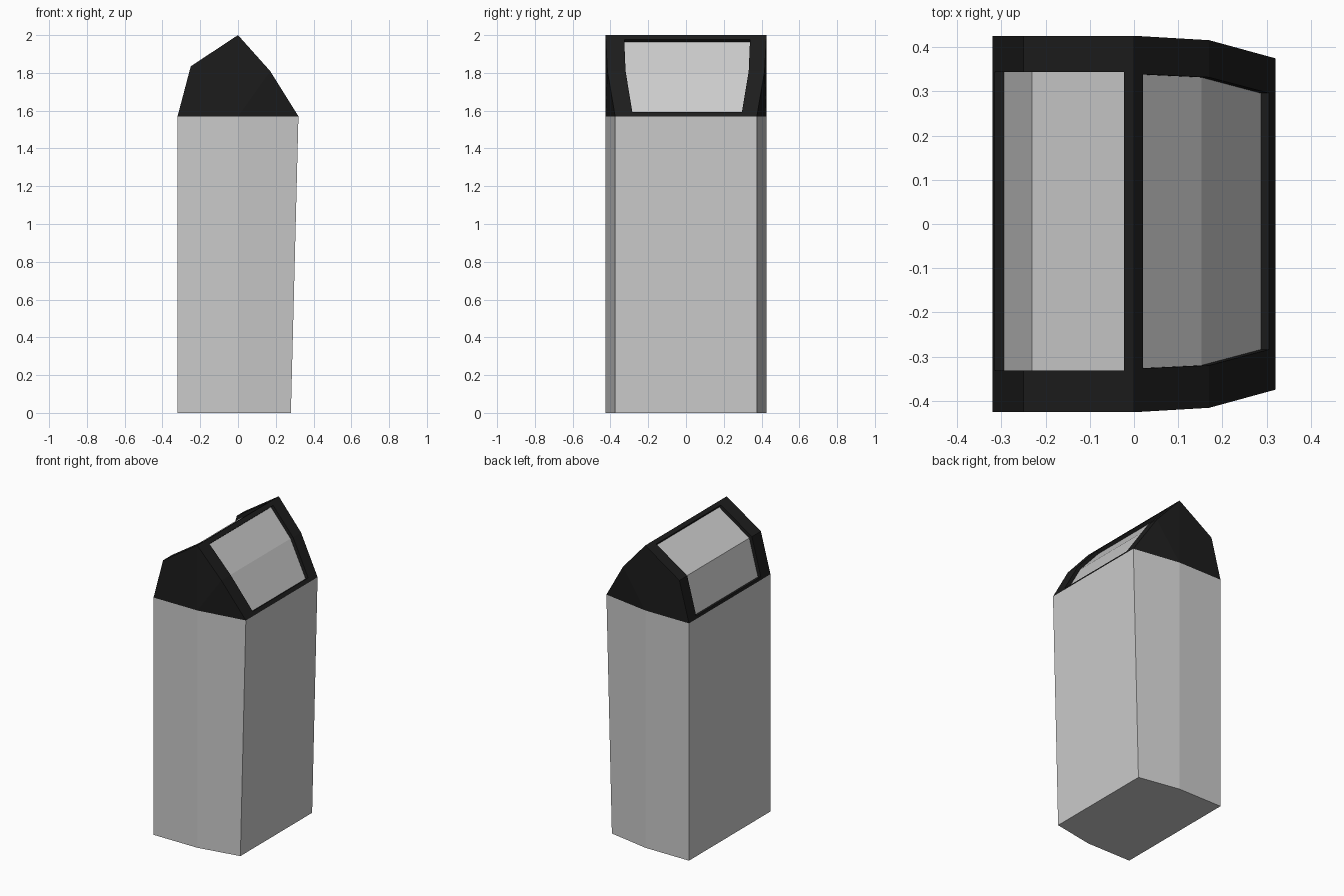
import bpy, bmesh
from mathutils import Vector

if "Cube" in bpy.data.objects:
    bpy.data.objects.remove(bpy.data.objects["Cube"])

EAVE = 1.57      # height where the body meets the hood
DEPTH = 0.022    # recess of the window panels
SHIFT = 0.006    # openings sit slightly toward the back

dark = bpy.data.materials.new("dark_frame")
dark.diffuse_color = (0.012, 0.012, 0.012, 1)
dark.use_nodes = True
dark.node_tree.nodes["Principled BSDF"].inputs["Base Color"].default_value = dark.diffuse_color


def finish(name, bm, mat=None, up=False):
    bmesh.ops.remove_doubles(bm, verts=bm.verts, dist=1e-5)
    bmesh.ops.recalc_face_normals(bm, faces=bm.faces)
    if up:
        bm.normal_update()
        for f in bm.faces:
            if f.normal.z < 0:
                f.normal_flip()
    me = bpy.data.meshes.new(name)
    bm.to_mesh(me)
    bm.free()
    ob = bpy.data.objects.new(name, me)
    bpy.context.collection.objects.link(ob)
    if mat:
        me.materials.append(mat)


def face(bm, *pts):
    return bm.faces.new([bm.verts.new(p) for p in pts])


# Body: bevelled plan, right side leaning inward at the base
def plan(right, z):
    half = [(-0.32, 0.426), (0, 0.426), (right, 0.375)]
    return [(x, -y, z) for x, y in half] + [(x, y, z) for x, y in reversed(half)]


bm = bmesh.new()
low, top = plan(0.28, 0), plan(0.32, EAVE)
face(bm, *low)
face(bm, *top)
for i in range(6):
    j = (i + 1) % 6
    face(bm, low[i], low[j], top[j], top[i])
finish("bin_body", bm)

# Hood slopes: outer edge (x, z, half width) and opening edge, eave to ridge
slopes = {
    "left": ([(-0.32, EAVE, 0.426), (-0.25, 1.835, 0.426), (0, 2.0, 0.426)],
             [(-0.3155, 1.587, 0.338), (-0.25, 1.835, 0.338), (-0.023, 1.985, 0.338)]),
    "right": ([(0.32, EAVE, 0.375), (0.17, 1.81, 0.416), (0, 2.0, 0.426)],
              [(0.306, 1.5924, 0.29), (0.17, 1.81, 0.326), (0.02, 1.9776, 0.333)]),
}


def recess(pts):
    """Offset an opening edge inward, mitred at the kink."""
    p = [Vector(q[:2]) for q in pts]
    side = 1 if p[0].x < 0 else -1
    n = []
    for a, b in zip(p, p[1:]):
        d = (b - a).normalized()
        n.append(Vector((-d.y, d.x)) * side)
    mid = (n[0] + n[1]) / (1 + n[0].dot(n[1]))
    return [(*(q - m * DEPTH), o[2]) for q, m, o in zip(p, (n[0], mid, n[1]), pts)]


def loop(pts, shift=0):
    """Closed 3D loop from a half edge: front side up, back side down."""
    return ([(x, -y + shift, z) for x, z, y in pts] +
            [(x, y + shift, z) for x, z, y in reversed(pts)])


hood = bmesh.new()
for side, (outer, opening) in slopes.items():
    o, a, g = loop(outer), loop(opening, SHIFT), loop(recess(opening), SHIFT)
    # Frame border and recess walls
    for r, s in ((o, a), (a, g)):
        for i in range(6):
            j = (i + 1) % 6
            face(hood, r[i], r[j], s[j], s[i])
    # Gable ends
    for s in (-1, 1):
        foot = (0, s * 0.426, EAVE)
        e = [(x, s * y, z) for x, z, y in outer]
        face(hood, foot, e[0], e[1])
        face(hood, foot, e[1], e[2])
    # Recessed window panel
    pane = bmesh.new()
    for i in (0, 1):
        face(pane, g[i], g[i + 1], g[4 - i], g[5 - i])
    finish(side + "_window", pane, up=True)
finish("hood_frame", hood, dark)
